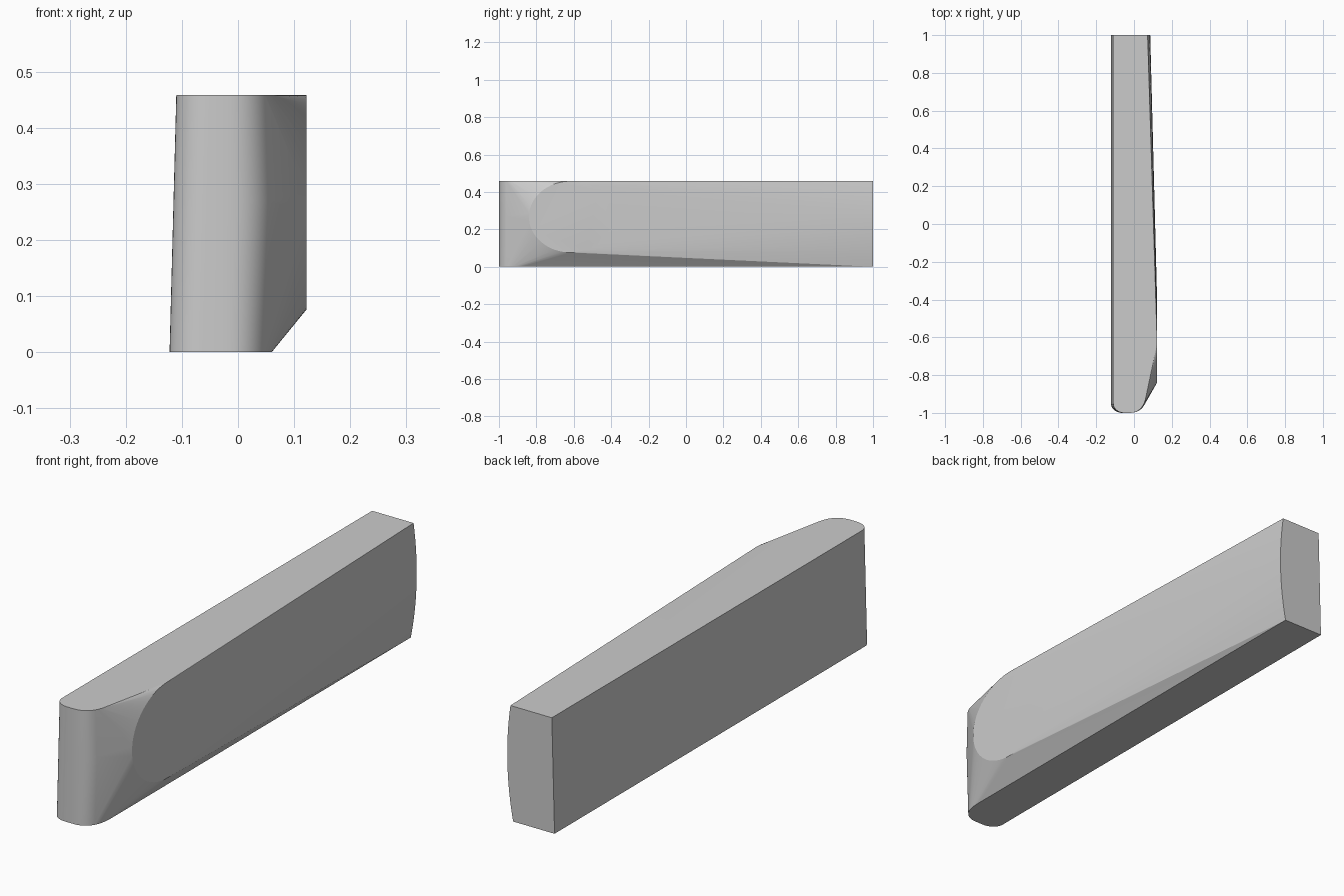
import bpy, bmesh
from math import sin, cos, pi

if "Cube" in bpy.data.objects:
    bpy.data.objects.remove(bpy.data.objects["Cube"])

H = 0.458


def nose(z, left, right):
    """Rounded front outline at height z, from the left side round to the right."""
    pts = []
    for i in range(11):                      # tight left corner
        a = pi / 2 * i / 10
        pts.append((left + 0.06 - 0.06 * cos(a), -0.95 - 0.05 * sin(a), z))
    cx = -0.03
    for i in range(17):                      # broad right sweep
        a = pi / 2 * i / 16
        pts.append((cx + (right - cx) * cos(a) ** 0.8, -0.88 - 0.12 * sin(a) ** 0.85, z))
    return pts


# Front nose outlines at bottom, middle and top
points = nose(0, -0.122, 0.06) + nose(0.27, -0.115, 0.072) + nose(H, -0.11, 0.065)

# Flat oval pad on the right side
for i in range(64):
    a = 2 * pi * i / 64
    points.append((0.122, -0.615 + 0.225 * cos(a), 0.267 + 0.191 * sin(a)))

# Square back end with a bowed right edge
points += [(-0.122, 1, 0), (-0.11, 1, H)]
for i in range(17):
    t = i / 16
    points.append((0.06 + 0.012 * t + 0.078 * t * (1 - t), 1, H * t))

# Wrap everything in one convex skin
bm = bmesh.new()
for p in points:
    bm.verts.new(p)
res = bmesh.ops.convex_hull(bm, input=bm.verts)
junk = {g for g in res["geom_interior"] + res["geom_unused"] if isinstance(g, bmesh.types.BMVert)}
bmesh.ops.delete(bm, geom=list(junk), context='VERTS')
bmesh.ops.dissolve_limit(bm, angle_limit=0.004, verts=bm.verts, edges=bm.edges)
bmesh.ops.recalc_face_normals(bm, faces=bm.faces)
mesh = bpy.data.meshes.new("tapered_block")
bm.to_mesh(mesh)
bm.free()

block = bpy.data.objects.new("tapered_block", mesh)
bpy.context.collection.objects.link(block)
bpy.context.view_layer.objects.active = block
block.select_set(True)
bpy.ops.object.shade_smooth_by_angle(angle=0.26)
